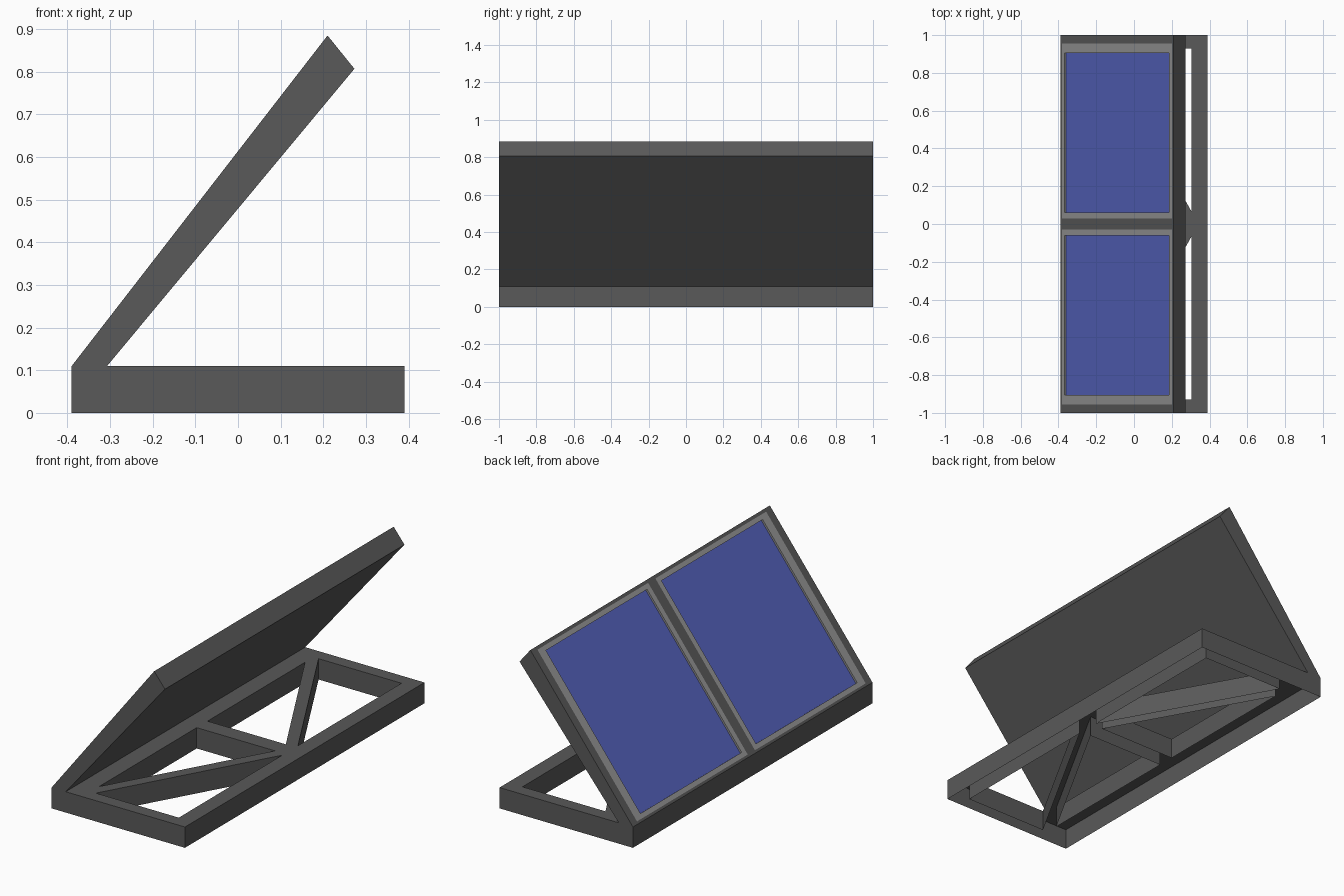
import bpy, bmesh
from mathutils import Matrix, Vector

if "Cube" in bpy.data.objects:
    bpy.data.objects.remove(bpy.data.objects["Cube"])


def material(name, rgb):
    m = bpy.data.materials.new(name)
    m.diffuse_color = (*rgb, 1)
    m.use_nodes = True
    m.node_tree.nodes["Principled BSDF"].inputs["Base Color"].default_value = m.diffuse_color
    return m


DARK = material("dark_grey", (0.10, 0.10, 0.10))
LIGHT = material("light_grey", (0.30, 0.30, 0.30))
BLUE = material("cell_blue", (0.09, 0.12, 0.50))


def finish(bm, name, mat):
    bmesh.ops.recalc_face_normals(bm, faces=bm.faces)
    me = bpy.data.meshes.new(name)
    bm.to_mesh(me)
    bm.free()
    ob = bpy.data.objects.new(name, me)
    bpy.context.collection.objects.link(ob)
    if mat:
        me.materials.append(mat)
    return ob


def add_box(bm, lo, hi, matrix):
    lo, hi = Vector(lo), Vector(hi)
    m = matrix @ Matrix.Translation((lo + hi) / 2) @ Matrix.Diagonal((*(hi - lo), 1))
    bmesh.ops.create_cube(bm, size=1, matrix=m)


# Base: rectangular frame with cross bar and two braces, open underneath
H = 0.11
outer = [(-0.39, -1), (0.39, -1), (0.39, 1), (-0.39, 1)]
inner_hole = [(-0.21, 0.045), (0.248, 0.045), (-0.21, 0.86)]
outer_hole = [(0.305, 0.065), (0.305, 0.93), (-0.18, 0.93)]
loops = [outer] + [[(x, s * y) for x, y in h]
                   for h in (inner_hole, outer_hole) for s in (1, -1)]
bm = bmesh.new()
rim = []
for loop in loops:
    top = [bm.verts.new((x, y, H)) for x, y in loop]
    low = [bm.verts.new((x, y, 0)) for x, y in loop]
    for i in range(len(loop)):
        j = (i + 1) % len(loop)
        face = bm.faces.new((low[i], low[j], top[j], top[i]))
        rim.append(bm.edges.get((top[i], top[j])))
bmesh.ops.triangle_fill(bm, use_beauty=True, use_dissolve=False, edges=rim,
                        normal=(0, 0, 1))
finish(bm, "base_frame", DARK)

# Tilted panel body: slightly tapered profile run along y
profile = [(-0.39, H), (-0.307, H), (0.273, 0.807), (0.21, 0.885)]
bm = bmesh.new()
face = bm.faces.new([bm.verts.new((x, -1, z)) for x, z in profile])
ext = bmesh.ops.extrude_face_region(bm, geom=[face])
bmesh.ops.translate(bm, vec=(0, 2, 0),
                    verts=[v for v in ext["geom"] if isinstance(v, bmesh.types.BMVert)])
body = finish(bm, "panel_body", DARK)

# Slope frame: local x up the slope, y across, z out of the face
d = Vector((0.60, 0, 0.775)).normalized()
n = Vector((-d.z, 0, d.x))
slope = Matrix((d, (0, 1, 0), n)).transposed().to_4x4()
slope.translation = (-0.39, 0, H)

U0, U1, V0, V1 = 0.013, 0.964, 0.03, 0.955      # outside of light border
u0, u1, v0, v1 = 0.037, 0.940, 0.06, 0.905      # inside of light border
DEPTH = 0.012

# Recesses cut in the body
bm = bmesh.new()
for s in (1, -1):
    a, b = sorted((s * V0, s * V1))
    add_box(bm, (U0, a, -DEPTH), (U1, b, 0.05), slope)
cutter = finish(bm, "recess_cutter", None)
cutter.hide_render = True
cutter.hide_viewport = True
cut = body.modifiers.new("recesses", "BOOLEAN")
cut.operation = "DIFFERENCE"
cut.solver = "EXACT"
cut.object = cutter

# Light borders and blue cell sheets
for s, side in ((1, "back"), (-1, "front")):
    bm = bmesh.new()
    for ua, ub, va, vb in ((U0, u0, V0, V1), (u1, U1, V0, V1),
                           (u0, u1, V0, v0), (u0, u1, v1, V1)):
        a, b = sorted((s * va, s * vb))
        add_box(bm, (ua, a, -DEPTH), (ub, b, 0), slope)
    finish(bm, f"{side}_cell_border", LIGHT)
    bm = bmesh.new()
    a, b = sorted((s * v0, s * v1))
    add_box(bm, (u0, a, -DEPTH), (u1, b, -DEPTH + 0.002), slope)
    finish(bm, f"{side}_solar_cells", BLUE)
